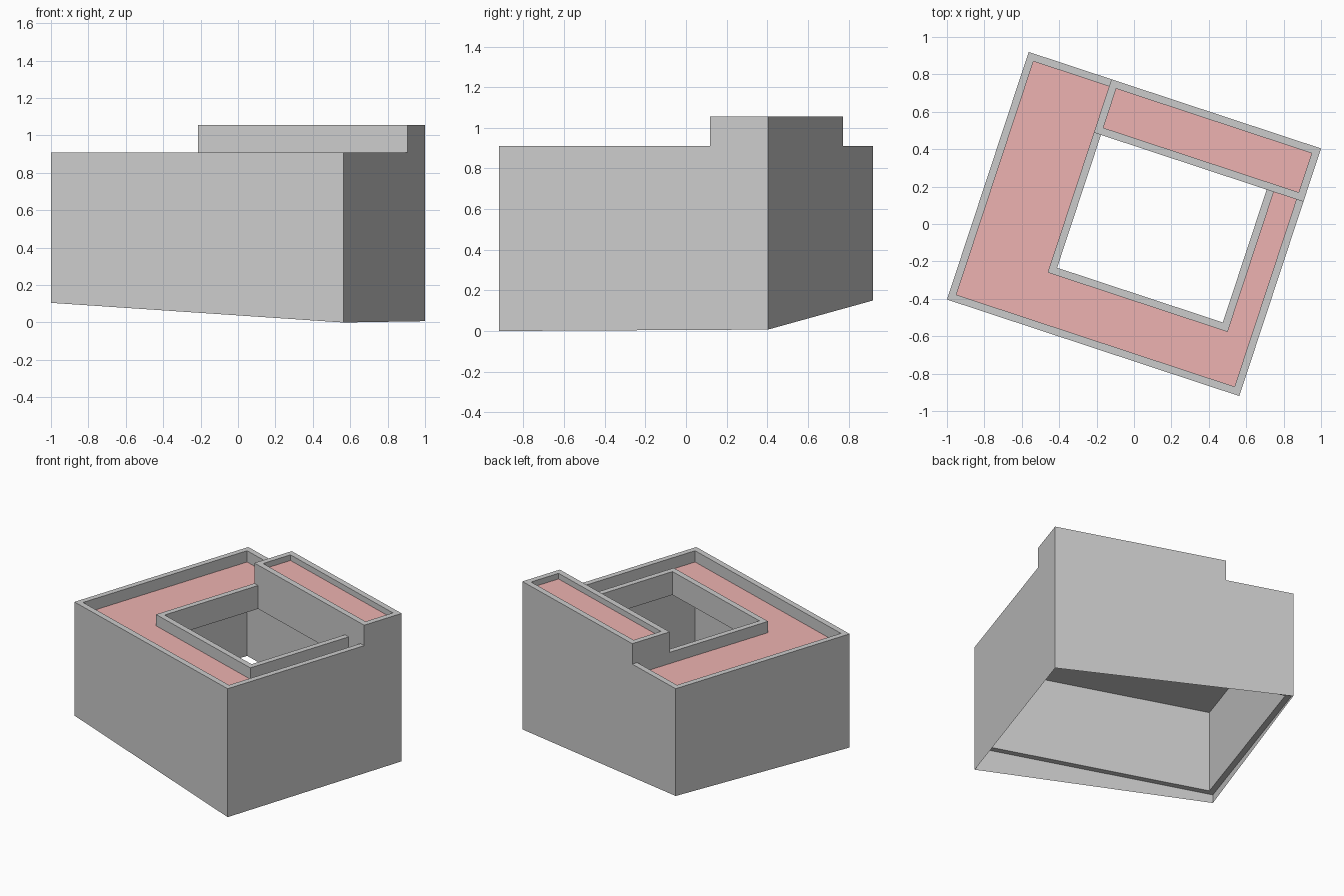
import bpy, bmesh, math
from mathutils import Vector, Matrix

if "Cube" in bpy.data.objects:
    bpy.data.objects.remove(bpy.data.objects["Cube"])

# Plan grid lines in the building's own axes (turned about z)
TURN = Matrix.Rotation(math.atan2(-0.3135, 0.9497), 4, 'Z')
U = [-.823, -.783, -.357, -.317, .616, .656, .783, .823]
V = [-.697, -.657, -.391, -.351, .397, .437, .657, .697]
FOOT, CEIL, LOW_ROOF, LOW_TOP, HIGH_ROOF, HIGH_TOP = .165, .745, .83, .91, 1.015, 1.055

parts = {n: bmesh.new() for n in ("building_shell", "lower_roof", "upper_roof", "wall_skirt")}


def quad(part, pts, normal):
    bm = parts[part]
    f = bm.faces.new([bm.verts.new(p) for p in pts])
    f.normal_update()
    if f.normal.dot(Vector(normal)) < 0:
        f.normal_flip()


def column(i, j):
    """Bottom, top and top-surface part of one plan cell (None = open)."""
    if not (0 <= i < len(U) - 1 and 0 <= j < len(V) - 1):
        return None
    u, v = (U[i] + U[i + 1]) / 2, (V[j] + V[j + 1]) / 2
    edge = abs(u) > .783 or abs(v) > .657
    base = FOOT if edge else CEIL
    if u > -.357 and v > .397:                      # raised block
        if edge or u < -.317 or v < .437:
            return base, HIGH_TOP, "building_shell"
        return base, HIGH_ROOF, "upper_roof"
    if -.317 < u < .616 and -.351 < v < .397:       # courtyard
        return None
    if edge or (-.357 < u < .656 and -.391 < v):    # parapets
        return base, LOW_TOP, "building_shell"
    return base, LOW_ROOF, "lower_roof"


def exposed(a, b):
    """Parts of height range a not covered by range b."""
    if b is None:
        return [a[:2]]
    return [(p, q) for p, q in ((a[0], min(a[1], b[0])), (max(a[0], b[1]), a[1])) if q - p > 1e-6]


# Walls, slab, parapets and roof surfaces
for i in range(len(U) - 1):
    for j in range(len(V) - 1):
        c = column(i, j)
        if c is None:
            continue
        u0, u1, v0, v1 = U[i], U[i + 1], V[j], V[j + 1]
        ring = [(u0, v0), (u1, v0), (u1, v1), (u0, v1)]
        quad(c[2], [(u, v, c[1]) for u, v in ring], (0, 0, 1))
        quad("building_shell", [(u, v, c[0]) for u, v in ring], (0, 0, -1))
        for k, (du, dv) in enumerate([(0, -1), (1, 0), (0, 1), (-1, 0)]):
            p, q = ring[k], ring[(k + 1) % 4]
            for lo, hi in exposed(c, column(i + du, j + dv)):
                quad("building_shell", [(*p, lo), (*q, lo), (*q, hi), (*p, hi)], (du, dv, 0))

# Thin skirt following the sloping ground
corners = [(U[0], V[0], .105), (U[-1], V[0], 0), (U[-1], V[-1], .007), (U[0], V[-1], .15)]
for k, n in enumerate([(0, -1, 0), (1, 0, 0), (0, 1, 0), (-1, 0, 0)]):
    p, q = corners[k], corners[(k + 1) % 4]
    quad("wall_skirt", [p, q, (*q[:2], FOOT), (*p[:2], FOOT)], n)

red = bpy.data.materials.new("roof_red")
red.diffuse_color = (.85, .45, .44, 1)
red.use_nodes = True
red.node_tree.nodes["Principled BSDF"].inputs["Base Color"].default_value = red.diffuse_color

for name, bm in parts.items():
    bmesh.ops.remove_doubles(bm, verts=bm.verts, dist=1e-5)
    bmesh.ops.dissolve_limit(bm, angle_limit=.01, verts=bm.verts, edges=bm.edges)
    bm.transform(TURN)
    mesh = bpy.data.meshes.new(name)
    bm.to_mesh(mesh)
    bm.free()
    if name.endswith("roof"):
        mesh.materials.append(red)
    bpy.context.collection.objects.link(bpy.data.objects.new(name, mesh))
